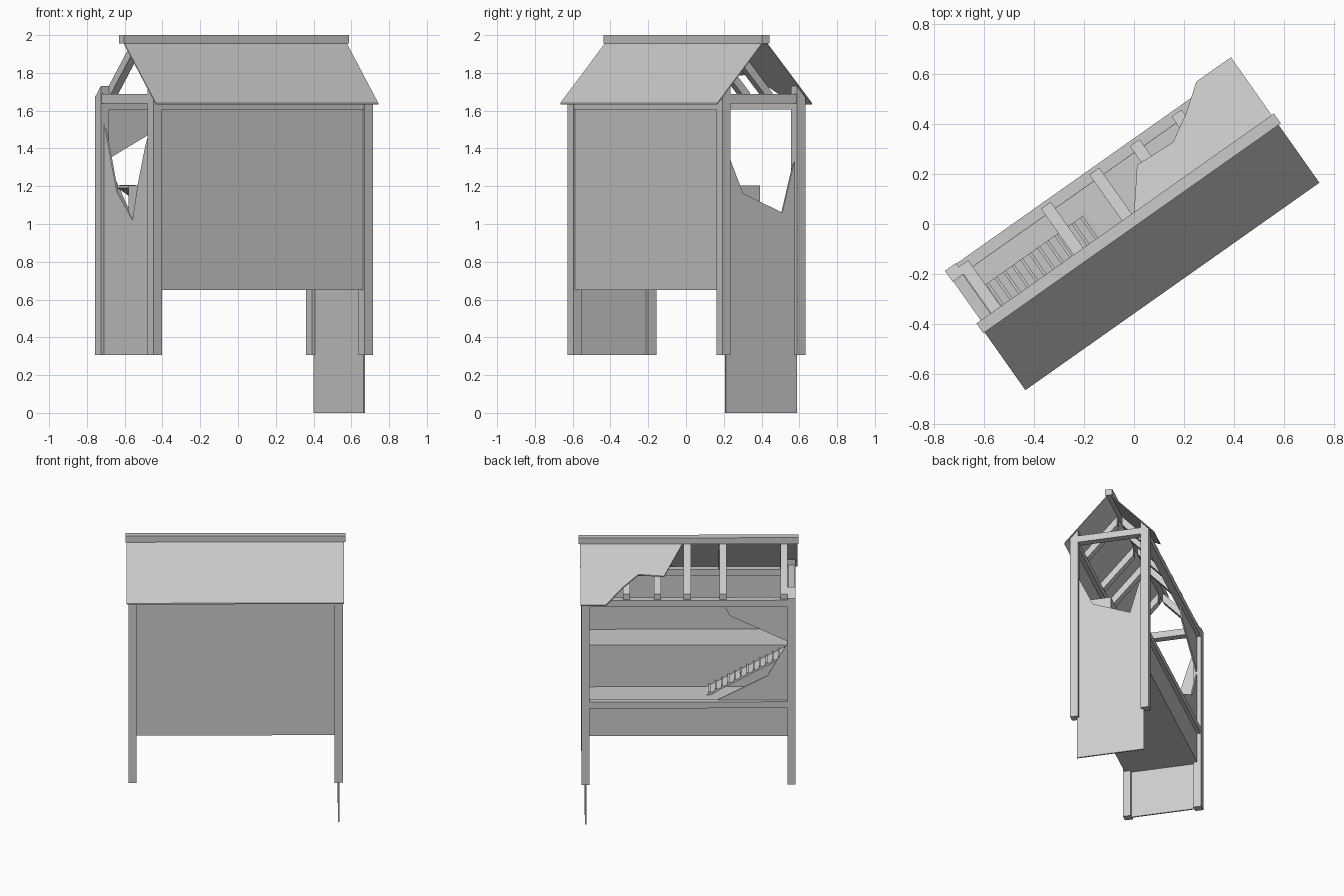
import bpy, bmesh, math
from mathutils import Vector, Matrix

cube = bpy.data.objects.get("Cube")
if cube:
    bpy.data.objects.remove(cube, do_unlink=True)

wood = bpy.data.materials.new("weathered_grey")
wood.use_nodes = True
GREY = (0.6, 0.6, 0.6, 1)
wood.diffuse_color = GREY
wood.node_tree.nodes["Principled BSDF"].inputs["Base Color"].default_value = GREY

# The hut is laid out along x, then turned about z
TURN = Matrix.Rotation(math.radians(35.2), 4, "Z")
LEFT, RIGHT = -0.70, 0.667       # end post lines
MID, HALF = 0.0145, 0.242        # centre line and post offset across the hut
PITCH = 1.094                    # roof slope
P = 0.027                        # half post thickness


def roof_z(y):
    return 1.64 + PITCH * (0.308 - abs(y - MID))


def prism(name, outline, offset):
    """Extrude a planar outline along an offset vector."""
    bm = bmesh.new()
    face = bm.faces.new([bm.verts.new(p) for p in outline])
    grown = bmesh.ops.extrude_face_region(bm, geom=[face])
    moved = [g for g in grown["geom"] if isinstance(g, bmesh.types.BMVert)]
    bmesh.ops.translate(bm, verts=moved, vec=Vector(offset))
    bmesh.ops.recalc_face_normals(bm, faces=bm.faces)
    mesh = bpy.data.meshes.new(name)
    bm.to_mesh(mesh)
    bm.free()
    mesh.materials.append(wood)
    obj = bpy.data.objects.new(name, mesh)
    obj.matrix_world = TURN
    bpy.context.collection.objects.link(obj)
    return obj


def box(name, x, y, z):
    base = [(x[0], y[0], z[0]), (x[1], y[0], z[0]), (x[1], y[1], z[0]), (x[0], y[1], z[0])]
    return prism(name, base, (0, 0, z[1] - z[0]))


def end_wall(name, x, outline):
    prism(name, [(x - 0.005, y, z) for y, z in outline], (0.01, 0, 0))


def long_wall(name, y, outline):
    prism(name, [(x, y - 0.005, z) for x, z in outline], (0, 0.01, 0))


# Corner posts with tops cut to the roof slope, and long plates
for side, side_name in ((-1, "front"), (1, "back")):
    y = MID + side * HALF
    y0, y1 = y - P, y + P
    for x, end_name in ((LEFT, "left"), (RIGHT, "right")):
        profile = [(x - P, y0, 0.307), (x - P, y1, 0.307),
                   (x - P, y1, roof_z(y1) - 0.012), (x - P, y0, roof_z(y0) - 0.012)]
        prism(f"{side_name}_{end_name}_post", profile, (2 * P, 0, 0))
    box(f"{side_name}_plate", (LEFT, RIGHT), (y - 0.024, y + 0.024), (1.607, 1.655))

# Tie beams across the ends
for x, end_name in ((LEFT, "left"), (RIGHT, "right")):
    box(f"{end_name}_tie_beam", (x - 0.024, x + 0.024),
        (MID - HALF, MID + HALF), (1.639, 1.687))

# Floor box, back rail and raised inner platform
box("floor_box", (LEFT, RIGHT), (-0.236, 0.25), (0.65, 0.9))
box("back_rail", (LEFT, RIGHT), (0.232, 0.28), (0.865, 0.912))
box("inner_platform", (LEFT, RIGHT - 0.01), (-0.236, 0.015), (0.89, 1.205))

# Front wall and broken walls
long_wall("front_wall", -0.238, [(LEFT, 0.65), (RIGHT, 0.65), (RIGHT, 1.635), (LEFT, 1.635)])
long_wall("back_wall_lower", 0.25, [(LEFT, 0.65), (RIGHT, 0.65), (RIGHT, 0.88), (-0.1, 0.88),
                                    (-0.21, 0.915), (-0.54, 1.09), (-0.675, 1.335), (LEFT, 1.335)])
long_wall("back_wall_upper", 0.25, [(LEFT, 1.335), (-0.675, 1.34), (-0.29, 1.53),
                                    (-0.244, 1.62), (LEFT, 1.62)])
end_wall("left_wall", LEFT, [(-0.22, 0.307), (0.25, 0.307), (0.25, 1.58), (0.22, 1.50),
                             (0.115, 1.17), (-0.03, 1.02), (-0.075, 1.2),
                             (-0.15, 1.42), (-0.22, 1.56)])
end_wall("right_wall", RIGHT, [(-0.214, 0), (0.245, 0), (0.245, 1.39), (0.226, 1.326),
                               (0.15, 1.06), (-0.104, 1.162), (-0.18, 1.326), (-0.214, 1.4)])

# Ramp with cleats, climbing to the platform
start, finish = Vector((-0.135, 0.015, 0.9)), Vector((-0.68, 0.015, 1.205))
climb = finish - start
prism("ramp", [start, finish, finish - Vector((0, 0, 0.014)), start - Vector((0, 0, 0.014))],
      (0, 0.13, 0))
CLEATS = 13
for i in range(CLEATS):
    p = start + climb * ((i + 0.5) / CLEATS)
    box(f"ramp_cleat_{i + 1}", (p.x - 0.006, p.x + 0.006), (0.015, 0.145), (p.z - 0.008, p.z + 0.012))

# Ridge beam
box("ridge_beam", (-0.745, 0.713), (MID - 0.024, MID + 0.024), (1.955, 2.0))


# Rafters
def rafter(name, x, side):
    ends = [MID + side * 0.015, MID + side * 0.25]
    top = [(x - 0.024, y, roof_z(y) - 0.009) for y in ends]
    low = [(x - 0.024, y, roof_z(y) - 0.072) for y in reversed(ends)]
    prism(name, top + low, (0.048, 0, 0))


for i, x in enumerate((-0.648, -0.24, -0.01, 0.41)):
    rafter(f"front_rafter_{i + 1}", x, -1)
for i, x in enumerate((-0.65, -0.245, -0.008, 0.19, 0.395)):
    rafter(f"back_rafter_{i + 1}", x, 1)


# Whole front roof and broken back roof
def roof(name, outline):
    prism(name, [(x, y, roof_z(y)) for x, y in outline], (0, 0, -0.008))


roof("front_roof", [(-0.739, -0.293), (0.702, -0.293), (0.702, MID - 0.015), (-0.739, MID - 0.015)])
roof("back_roof", [(0.702, 0.322), (0.533, 0.322), (0.423, 0.24), (0.316, 0.178),
                   (0.146, 0.186), (0.028, 0.039), (0.028, MID + 0.015), (0.702, MID + 0.015)])
